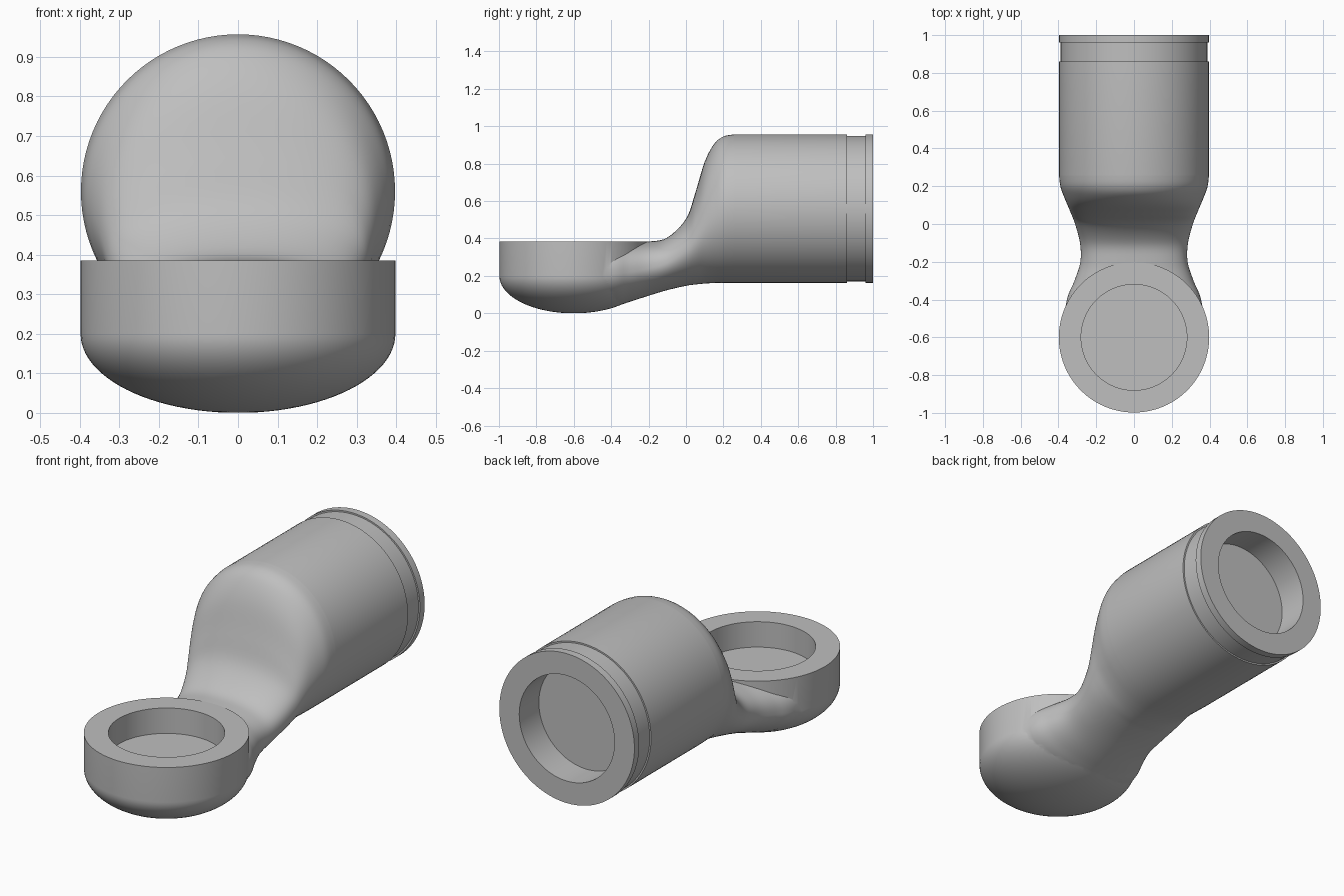
import bpy, bmesh, math
from mathutils import Matrix

SIDES = 96
BARREL_R, BARREL_Z = 0.397, 0.56
CUP_R, CUP_Y, CUP_TOP, BOWL_H = 0.398, -0.6, 0.385, 0.2
POCKET_R = 0.28

default_cube = bpy.data.objects.get("Cube")
if default_cube:
    bpy.data.objects.remove(default_cube, do_unlink=True)

grey = bpy.data.materials.new("plain grey")
grey.use_nodes = True
grey.diffuse_color = (0.52, 0.52, 0.52, 1)
grey.node_tree.nodes["Principled BSDF"].inputs["Base Color"].default_value = grey.diffuse_color


def make_object(name, bm):
    bmesh.ops.recalc_face_normals(bm, faces=bm.faces)
    mesh = bpy.data.meshes.new(name)
    bm.to_mesh(mesh)
    bm.free()
    mesh.materials.append(grey)
    obj = bpy.data.objects.new(name, mesh)
    bpy.context.collection.objects.link(obj)
    return obj


def skin(name, rings):
    """Join matching closed rings with quads and cap both ends."""
    bm = bmesh.new()
    loops = [[bm.verts.new(p) for p in ring] for ring in rings]
    for a, b in zip(loops, loops[1:]):
        for i in range(SIDES):
            j = (i + 1) % SIDES
            bm.faces.new((a[i], a[j], b[j], b[i]))
    bm.faces.new(loops[0])
    bm.faces.new(loops[-1])
    return make_object(name, bm)


def section(y, top, bottom, half_width, widest, power):
    """Upright cross-section with a rounded-square upper half."""
    ring = []
    for i in range(SIDES):
        a = math.tau * i / SIDES
        c, s = math.cos(a), math.sin(a)
        e = 2 / power if s > 0 else 1
        x = half_width * math.copysign(abs(c) ** e, c)
        rise = (top - widest) * s ** e if s > 0 else (widest - bottom) * s
        ring.append((x, y, widest + rise))
    return ring


def barrel_ring(y, r):
    return section(y, BARREL_Z + r, BARREL_Z - r, r, BARREL_Z, 2)


def smooth_rows(rows, steps):
    """Catmull-Rom interpolation through the key sections."""
    out = []
    for k in range(len(rows) - 1):
        p, q, r, s = (rows[min(max(k + d, 0), len(rows) - 1)] for d in (-1, 0, 1, 2))
        for n in range(steps):
            t = n / steps
            out.append([b + 0.5 * t * (c - a + t * (2*a - 5*b + 4*c - d + t * (3*(b - c) + d - a)))
                        for a, b, c, d in zip(p, q, r, s)])
    return out + [rows[-1]]


# Neck: y, top, bottom, half width, widest height, squareness
neck_rows = [
    (-0.6, 0.38, 0.006, 0.385, 0.2, 2.5),
    (-0.4, 0.381, 0.033, 0.355, 0.21, 2.5),
    (-0.3, 0.382, 0.062, 0.315, 0.22, 2.5),
    (-0.2, 0.384, 0.094, 0.284, 0.24, 2.5),
    (-0.1, 0.405, 0.124, 0.286, 0.27, 2.4),
    (0, 0.505, 0.147, 0.312, 0.34, 2.3),
    (0.05, 0.645, 0.154, 0.331, 0.4, 2.2),
    (0.1, 0.81, 0.159, 0.352, 0.47, 2.1),
    (0.15, 0.905, 0.162, 0.373, 0.52, 2),
    (0.2, 0.945, 0.163, 0.39, 0.55, 2),
    (0.26, 0.957, 0.163, BARREL_R, BARREL_Z, 2),
]
rings = [section(*row) for row in smooth_rows(neck_rows, 5)]

# Barrel with a shallow groove before the end flange
groove_r = BARREL_R - 0.008
for y, r in ((0.86, BARREL_R), (0.86, groove_r), (0.96, groove_r), (0.96, BARREL_R), (1, BARREL_R)):
    rings.append(barrel_ring(y, r))
body = skin("elbow_body", rings)

# Round cup with a bowl-shaped underside
profile = []
for k in range(1, 25):
    a = math.pi / 2 * k / 24
    profile.append((CUP_R * math.sin(a), BOWL_H * (1 - math.cos(a))))
profile.append((CUP_R, CUP_TOP))
cup = skin("cup", [[(r * math.cos(math.tau * i / SIDES), CUP_Y + r * math.sin(math.tau * i / SIDES), z)
                    for i in range(SIDES)] for r, z in profile])


def pocket(name, centre, depth, turn):
    """Cylinder cutter centred on an opening."""
    bm = bmesh.new()
    bmesh.ops.create_cone(bm, cap_ends=True, segments=SIDES, radius1=POCKET_R, radius2=POCKET_R,
                          depth=depth * 2, matrix=Matrix.Translation(centre) @ Matrix.Rotation(turn, 4, "X"))
    obj = make_object(name, bm)
    obj.hide_render = True
    return obj


cup_pocket = pocket("cup_pocket_cutter", (0, CUP_Y, CUP_TOP), 0.135, 0)
barrel_pocket = pocket("barrel_pocket_cutter", (0, 1, BARREL_Z), 0.165, math.pi / 2)

# Merge the cup and sink both pockets
bpy.ops.object.select_all(action="DESELECT")
bpy.context.view_layer.objects.active = body
body.select_set(True)
for tool, operation in ((cup, "UNION"), (cup_pocket, "DIFFERENCE"), (barrel_pocket, "DIFFERENCE")):
    mod = body.modifiers.new(tool.name, "BOOLEAN")
    mod.operation, mod.solver, mod.object = operation, "EXACT", tool
    bpy.ops.object.modifier_apply(modifier=mod.name)
    bpy.data.objects.remove(tool, do_unlink=True)

bpy.ops.object.shade_smooth_by_angle(angle=math.radians(30))
